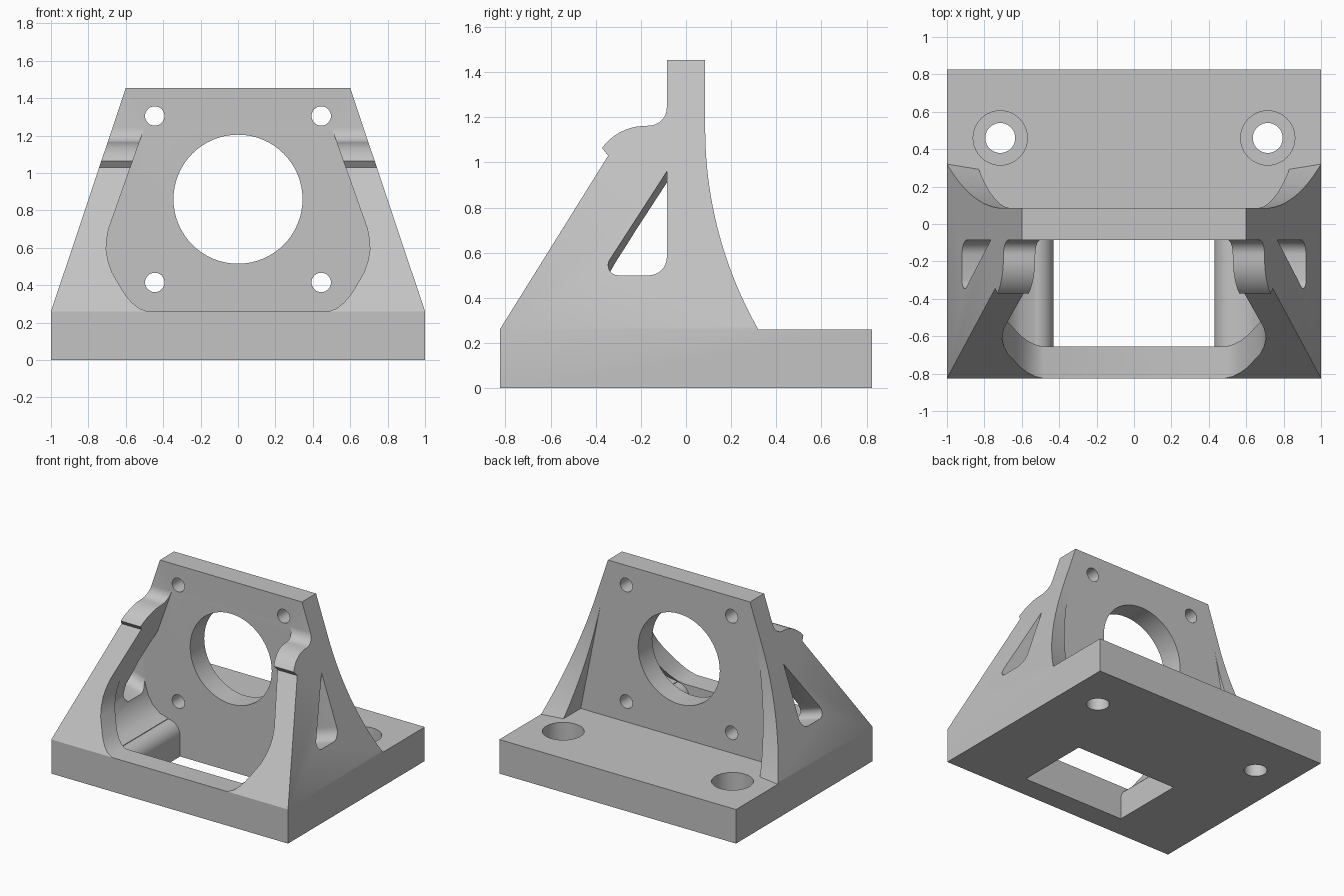
import bpy, bmesh
from math import sin, cos, pi, sqrt

if "Cube" in bpy.data.objects:
    bpy.data.objects.remove(bpy.data.objects["Cube"])

BASE_TOP, TOP = 0.26, 1.455
FRONT, BACK, PLATE = -0.825, 0.825, 0.085
LEAN = 0.4 / (TOP - BASE_TOP)        # inward lean of the side faces
SLOPE = 1.588                        # rise of the front edges of the webs

grey = bpy.data.materials.new("light_grey")
grey.use_nodes = True
colour = (0.55, 0.55, 0.55, 1)
grey.diffuse_color = colour
grey.node_tree.nodes["Principled BSDF"].inputs["Base Color"].default_value = colour


def loft(name, ring_a, ring_b):
    """Closed solid between two matching rings of points."""
    bm = bmesh.new()
    a = [bm.verts.new(p) for p in ring_a]
    b = [bm.verts.new(p) for p in ring_b]
    bm.faces.new(a)
    bm.faces.new(b)
    for i in range(len(a)):
        j = (i + 1) % len(a)
        bm.faces.new((a[i], a[j], b[j], b[i]))
    bmesh.ops.recalc_face_normals(bm, faces=bm.faces)
    mesh = bpy.data.meshes.new(name)
    bm.to_mesh(mesh)
    bm.free()
    mesh.materials.append(grey)
    obj = bpy.data.objects.new(name, mesh)
    bpy.context.collection.objects.link(obj)
    return obj


def combine(target, tool, operation="DIFFERENCE"):
    """Apply a boolean and discard the tool."""
    mod = target.modifiers.new("boolean", "BOOLEAN")
    mod.operation, mod.solver, mod.object = operation, "EXACT", tool
    bpy.context.view_layer.objects.active = target
    bpy.ops.object.modifier_apply(modifier=mod.name)
    bpy.data.objects.remove(tool)


def arc(cx, cy, r, start, end, n=8):
    return [(cx + r * cos(start + (end - start) * i / n),
             cy + r * sin(start + (end - start) * i / n)) for i in range(n + 1)]


def mirrored(half):
    return half + [(-x, z) for x, z in reversed(half)]


def along_y(name, profile, y0, y1):
    return loft(name, [(x, y0, z) for x, z in profile], [(x, y1, z) for x, z in profile])


def along_z(name, profile, z0, z1):
    return loft(name, [(x, y, z0) for x, y in profile], [(x, y, z1) for x, y in profile])


def half_width(z):
    return 1 - (z - BASE_TOP) * LEAN


def square_to_side(name, profile, side, depth):
    """Prism through a leaning side face, perpendicular to that face."""
    def ring(t):
        return [(side * (half_width(z) + t), y, z + t * LEAN) for y, z in profile]
    return loft(name, ring(0.15), ring(-depth))


# Upright body: side profile narrowing towards the top
profile = [(FRONT, BASE_TOP), (-0.345, 1.03)]
profile += arc(-0.18, 0.925, 0.237, pi * 0.80, pi * 0.52, 8)
profile += arc(-0.165, 1.243, 0.08, -pi / 2, 0, 8)
profile += [(-PLATE, TOP), (0.42, TOP), (0.42, BASE_TOP)]
body = loft("motor_bracket",
            [(half_width(z), y, z) for y, z in profile],
            [(-half_width(z), y, z) for y, z in profile])

# Front cavity between the two webs
cavity = [(0.485, 0.2), (0.485, BASE_TOP), (0.53, 0.277), (0.57, 0.31), (0.6, 0.346),
          (0.625, 0.385), (0.675, 0.47), (0.695, 0.53), (0.705, 0.59), (0.703, 0.64),
          (0.692, 0.70), (0.515, 1.2), (0.42, 1.47)]
combine(body, along_y("cavity_cutter", mirrored(cavity), -1, -PLATE))

# Curved back edges of the rear gussets
R, END = 1.8, 1.15
curve = []
for i in range(25):
    z = 0.1 + (END - 0.1) * i / 24
    curve.append((PLATE + R - sqrt(R * R - (END - z) ** 2), z))
curve += [(PLATE, 1.8), (0.7, 1.8), (0.7, 0.1)]
for side in (1, -1):
    combine(body, square_to_side("gusset_cutter", curve, side, 0.28))

# Space between the gussets
gap = [(0.842, 0.2), (0.57, 1.56)]
combine(body, along_y("gap_cutter", mirrored(gap), PLATE, 0.9))

# Base slab
slab = [(-1, FRONT), (1, FRONT), (1, BACK), (-1, BACK)]
combine(body, along_z("base", slab, 0, BASE_TOP), "UNION")

# Floor window with rounded upper edges
window = [(0.43, -0.1)] + arc(0.53, 0.16, 0.1, pi, pi / 2, 8) + [(0.53, 0.268)]
combine(body, along_y("window_cutter", mirrored(window), -0.655, -PLATE))

# Wider pocket behind the front lip
pocket = mirrored([(0.52, 0.262), (0.6, 0.285), (0.66, 0.335), (0.70, 0.40),
                   (0.725, 0.48), (0.728, 0.56), (0.69, 0.69)])
combine(body, loft("pocket_cutter",
                   [(x, -0.655 + (z - BASE_TOP) / SLOPE, z) for x, z in pocket],
                   [(x, -PLATE, z) for x, z in pocket]))

# Triangular openings in the side webs
triangle = [(-PLATE, 0.96)]
triangle += arc(-0.30, 0.545, 0.045, pi * 0.82, pi * 1.5, 8)
triangle += arc(-0.165, 0.58, 0.08, -pi / 2, 0, 8)
for side in (1, -1):
    combine(body, square_to_side("opening_cutter", triangle, side, 0.24))

# Motor bore and its four screw holes
combine(body, along_y("bore_cutter", arc(0, 0.86, 0.345, 0, 2 * pi, 64)[:-1], -0.2, 0.2))
for x in (-0.445, 0.445):
    for z in (0.415, 1.305):
        hole = arc(x, z, 0.052, 0, 2 * pi, 32)[:-1]
        combine(body, along_y("screw_cutter", hole, -0.2, 0.2))

# Counterbored mounting holes in the base
for x in (-0.715, 0.715):
    for radius, bottom in ((0.08, -0.1), (0.145, 0.11)):
        hole = arc(x, 0.46, radius, 0, 2 * pi, 40)[:-1]
        combine(body, along_z("mount_cutter", hole, bottom, 0.4))

# Smooth curved walls, keep corners sharp
bpy.ops.object.select_all(action="DESELECT")
body.select_set(True)
bpy.context.view_layer.objects.active = body
bpy.ops.object.shade_smooth_by_angle(angle=0.5)
